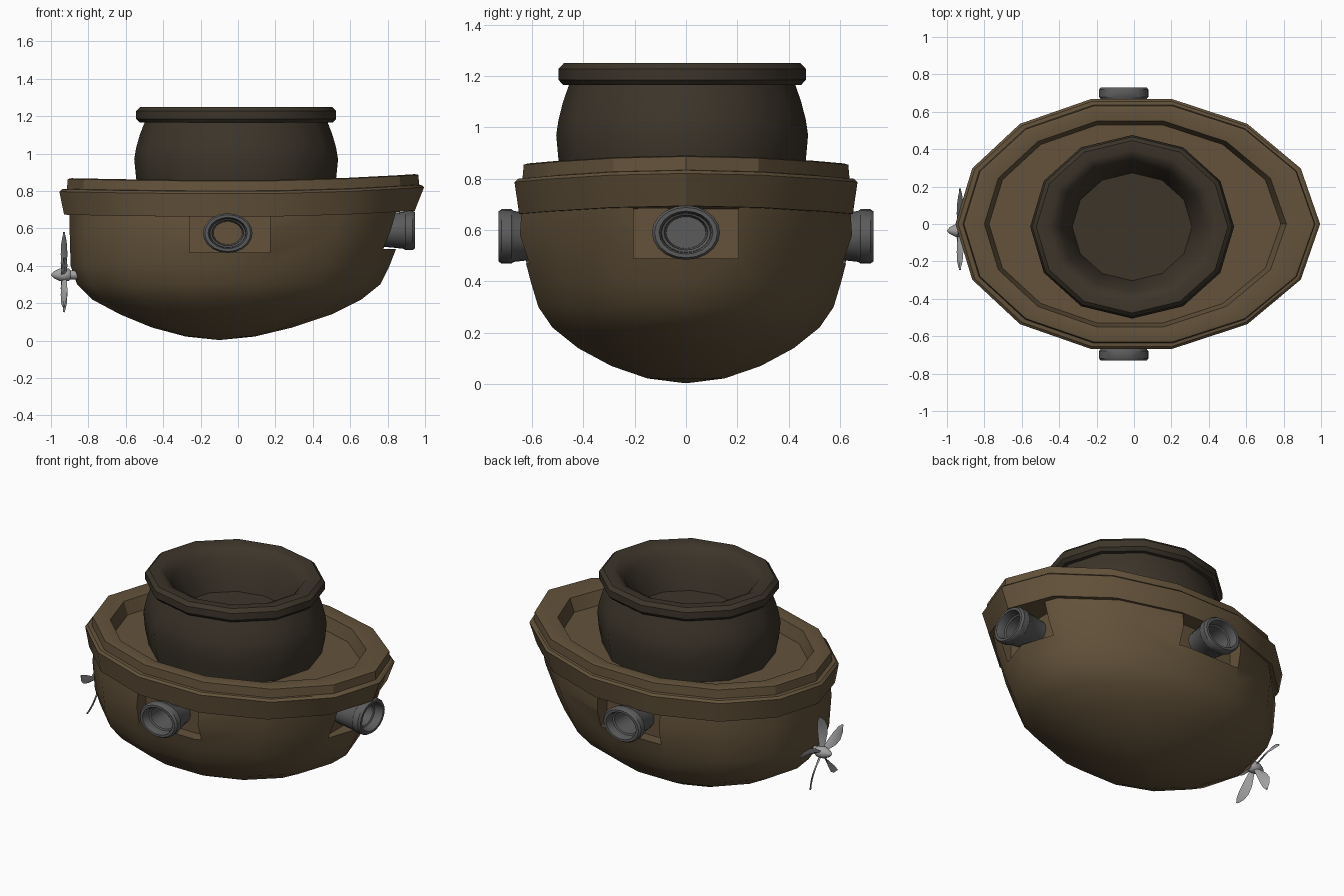
import bpy, bmesh
from math import sin, cos, pi, radians
from mathutils import Vector, Matrix

if "Cube" in bpy.data.objects:
    bpy.data.objects.remove(bpy.data.objects["Cube"])


def material(name, r, g, b):
    m = bpy.data.materials.new(name)
    m.diffuse_color = (r, g, b, 1)
    m.use_nodes = True
    m.node_tree.nodes["Principled BSDF"].inputs["Base Color"].default_value = m.diffuse_color
    return m


BROWN = material("brown", .125, .085, .043)
DARK = material("dark_brown", .045, .035, .023)
IRON = material("iron", .105, .105, .105)
STEEL = material("steel", .36, .36, .36)


def finish(bm, name, mat, angle=35):
    bmesh.ops.recalc_face_normals(bm, faces=bm.faces)
    me = bpy.data.meshes.new(name)
    bm.to_mesh(me)
    bm.free()
    ob = bpy.data.objects.new(name, me)
    bpy.context.collection.objects.link(ob)
    me.materials.append(mat)
    bpy.ops.object.select_all(action='DESELECT')
    ob.select_set(True)
    bpy.context.view_layer.objects.active = ob
    bpy.ops.object.shade_smooth_by_angle(angle=radians(angle))
    return ob


def loft(name, rings, mat, caps=True, closed=False, angle=35):
    """Skin a list of equal-length point loops."""
    bm = bmesh.new()
    loops = [[bm.verts.new(p) for p in ring] for ring in rings]
    pairs = list(zip(loops, loops[1:]))
    if closed:
        pairs.append((loops[-1], loops[0]))
    n = len(loops[0])
    for a, b in pairs:
        for i in range(n):
            j = (i + 1) % n
            bm.faces.new((a[i], a[j], b[j], b[i]))
    if caps and not closed:
        bm.faces.new(loops[0])
        bm.faces.new(loops[-1])
    return finish(bm, name, mat, angle)


def outline(x0, x1, hy, z, sheer=0):
    """14-sided boat outline; sheer lifts the bow and stern."""
    pts = []
    for i in range(14):
        t = 2 * pi * i / 14
        x = (x0 + x1) / 2 + (x1 - x0) / 2 * cos(t) - .035 * hy / .66 * sin(t) ** 2
        lift = sheer * x * x * (.036 if x > 0 else .013)
        pts.append((x, hy / .975 * sin(t), z + lift))
    return pts


# Rounded hull
hull = loft("hull", [outline(*r) for r in (
    (-.11, -.09, .008, .004), (-.28, .09, .15, .022), (-.46, .29, .29, .07),
    (-.63, .50, .42, .14), (-.78, .66, .52, .22), (-.86, .76, .575, .30),
    (-.895, .81, .605, .40), (-.90, .88, .652, .58), (-.90, .92, .635, .71))],
    BROWN, angle=40)

# Box recesses around the portholes
for cx, cy, cz, sx, sy in ((-.045, -.75, .59, .43, .40), (-.045, .75, .59, .43, .40),
                           (.95, 0, .61, .40, .41)):
    bpy.ops.mesh.primitive_cube_add(size=1, location=(cx, cy, cz))
    cutter = bpy.context.object
    cutter.name = "recess_cutter"
    cutter.scale = (sx, sy, .24)
    bpy.context.view_layer.update()
    bpy.context.view_layer.objects.active = hull
    mod = hull.modifiers.new("recess", 'BOOLEAN')
    mod.operation = 'DIFFERENCE'
    mod.solver = 'EXACT'
    mod.object = cutter
    bpy.ops.object.modifier_apply(modifier=mod.name)
    bpy.data.objects.remove(cutter)

# Stepped gunwale with the sunken deck
loft("gunwale_and_deck", [outline(*r, 1) for r in (
    (-.70, .70, .45, .662), (-.93, .945, .65, .662), (-.955, .995, .668, .785),
    (-.94, .98, .655, .798), (-.915, .968, .637, .80), (-.91, .965, .632, .853),
    (-.89, .945, .615, .858), (-.80, .815, .55, .85), (-.775, .785, .53, .77))],
    BROWN, angle=30)

# Neck with rolled lip and dished opening
profile = ((.51, .75), (.535, .87), (.545, .97), (.535, 1.03), (.515, 1.10),
           (.49, 1.165), (.515, 1.165), (.535, 1.185), (.535, 1.228), (.512, 1.25),
           (.455, 1.25), (.42, 1.235), (.385, 1.19), (.34, 1.08), (.32, 1.00))
loft("neck", [[(-.01 + r * cos(i * pi / 6), -.015 + .9 * r * sin(i * pi / 6), z)
               for i in range(12)] for r, z in profile], DARK, angle=38)


def porthole(name, origin, out, length):
    """Flared oval tube pointing along out."""
    out, up = Vector(out), Vector((0, 0, 1))
    side = up.cross(out)
    L = length
    prof = ((.083, 0), (.099, L - .06), (.106, L - .05), (.106, L - .012), (.098, L),
            (.084, L), (.078, L - .02), (.076, L - .05), (.068, L - .055), (.062, .02))
    rings = []
    for r, d in prof:
        rings.append([Vector(origin) + out * d + side * (1.25 * r * cos(a)) + up * (r * sin(a))
                      for a in (2 * pi * i / 20 for i in range(20))])
    loft(name, rings, IRON)


porthole("porthole_front", (-.055, -.53, .575), (0, -1, 0), .20)
porthole("porthole_back", (-.055, .53, .575), (0, 1, 0), .20)
porthole("porthole_bow", (.735, 0, .59), (1, 0, 0), .21)

# Propeller hub and shaft
PX, PY, PZ = -.93, -.035, .352
hub = ((.002, -1.0), (.018, -.985), (.033, -.955), (.037, -.93), (.033, -.905), (.024, -.895),
       (.024, -.83))
loft("propeller_hub", [[(x, PY + r * cos(i * pi / 6), PZ + r * sin(i * pi / 6))
                        for i in range(12)] for r, x in hub], STEEL)

# Five twisted propeller blades: radius, half width, sweep, pitch
stations = ((.02, .014, 0, 60), (.06, .020, -.004, 50), (.11, .029, -.008, 38),
            (.16, .032, -.004, 30), (.20, .024, .008, 24), (.228, .006, .022, 20))
for k in range(5):
    rot = Matrix.Rotation(2 * pi * k / 5, 4, 'X')
    rings = []
    for rad, w, sweep, pitch in stations:
        p = radians(pitch)
        along = Vector((sin(p), cos(p), 0))
        thick = Vector((cos(p), -sin(p), 0)) * .005
        mid = Vector((0, sweep, rad))
        ring = [mid - along * w, mid + thick, mid + along * w, mid - thick]
        rings.append([rot @ v + Vector((PX, PY, PZ)) for v in ring])
    loft("propeller_blade", rings, STEEL)
